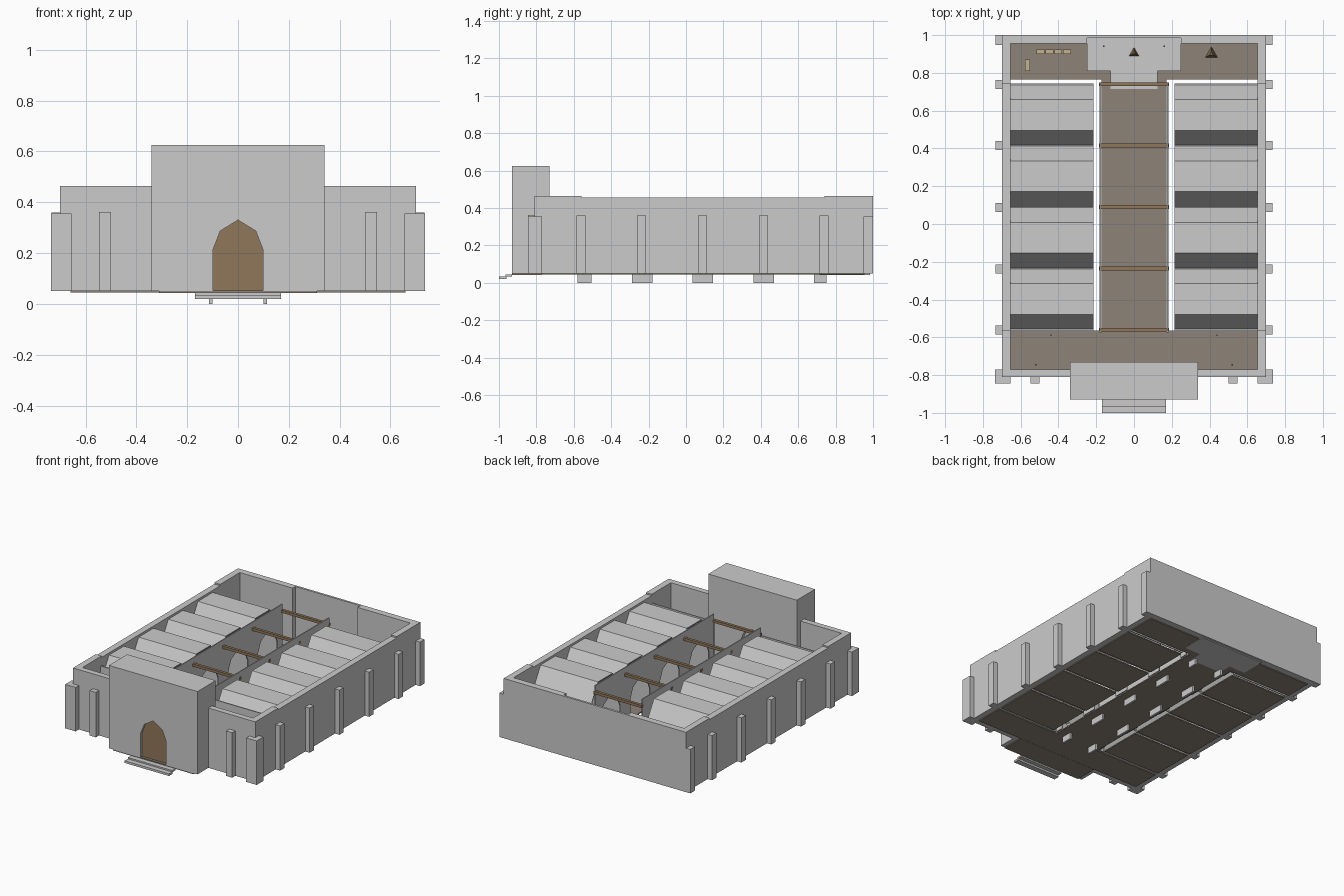
import bpy, bmesh
from mathutils import Vector

if "Cube" in bpy.data.objects:
    bpy.data.objects.remove(bpy.data.objects["Cube"])


def mat(name, c):
    m = bpy.data.materials.new(name)
    m.diffuse_color = (*c, 1)
    m.use_nodes = True
    m.node_tree.nodes["Principled BSDF"].inputs["Base Color"].default_value = m.diffuse_color
    return m


WOOD = mat("wood", (0.28, 0.185, 0.10))
FLOOR = mat("floor_tile", (0.27, 0.23, 0.19))
TAN = mat("pale_wood", (0.55, 0.45, 0.28))


def finish(bm, name, material=None):
    bmesh.ops.recalc_face_normals(bm, faces=bm.faces)
    me = bpy.data.meshes.new(name)
    bm.to_mesh(me)
    bm.free()
    ob = bpy.data.objects.new(name, me)
    bpy.context.collection.objects.link(ob)
    if material:
        me.materials.append(material)
    return ob


def box(name, x0, x1, y0, y1, z0, z1, material=None):
    bm = bmesh.new()
    bmesh.ops.create_cube(bm, size=1)
    for v in bm.verts:
        v.co = Vector((x0 + (v.co.x + .5) * (x1 - x0),
                       y0 + (v.co.y + .5) * (y1 - y0),
                       z0 + (v.co.z + .5) * (z1 - z0)))
    return finish(bm, name, material)


def pair(name, x0, x1, y0, y1, z0, z1, material=None):
    """Box and its mirror image across x = 0."""
    box(name + "_right", x0, x1, y0, y1, z0, z1, material)
    box(name + "_left", -x1, -x0, y0, y1, z0, z1, material)


def prism(name, pts, axis, a, b, material=None):
    """Extrude an outline (u, z) along x or y between a and b."""
    bm = bmesh.new()
    to3 = (lambda u, z: (a, u, z)) if axis == 'x' else (lambda u, z: (u, a, z))
    f = bm.faces.new([bm.verts.new(to3(u, z)) for u, z in pts])
    r = bmesh.ops.extrude_face_region(bm, geom=[f])
    d = Vector((b - a, 0, 0)) if axis == 'x' else Vector((0, b - a, 0))
    bmesh.ops.translate(bm, vec=d, verts=[g for g in r['geom'] if isinstance(g, bmesh.types.BMVert)])
    return finish(bm, name, material)


def arch(c, w, z0):
    """Pointed arch outline, six sided head."""
    return [(c - w, z0), (c - w, .215), (c - w * .71, .287), (c, .33),
            (c + w * .71, .287), (c + w, .215), (c + w, z0)]


def arched_wall(u0, u1, z0, z1, centres, w):
    pts = [(u0, z0)]
    for c in centres:
        pts += arch(c, w, z0)
    return pts + [(u1, z0), (u1, z1), (u0, z1)]


# outer walls
pair("side_wall", .655, .70, -.56, .74, .05, .455)
pair("front_hall_side_wall", .655, .70, -.81, -.56, .05, .465)
pair("choir_side_wall", .655, .70, .74, 1.0, .05, .465)
pair("front_wall", .335, .66, -.81, -.77, .05, .465)
pair("back_wall", .25, .66, .955, 1.0, .05, .465)
box("apse_wall", -.25, .25, .985, 1.0, .05, .465)

# buttresses
for i, y in enumerate((-.562, -.238, .088, .415, .738)):
    pair(f"side_buttress_{i}", .70, .733, y - .024, y + .024, .05, .36)
pair("back_buttress", .70, .733, .948, 1.0, .05, .355)
pair("corner_buttress", .655, .735, -.845, -.77, .05, .355)
pair("front_buttress", .50, .547, -.845, -.81, .05, .362)

# entrance block with arched openings
prism("porch_front", arched_wall(-.34, .34, .05, .625, [0], .098), 'y', -.93, -.90)
prism("porch_back", arched_wall(-.34, .34, .05, .625, [0], .098), 'y', -.76, -.73)
pair("porch_side", .31, .34, -.90, -.76, .05, .625)
box("porch_roof", -.31, .31, -.90, -.76, .60, .625)
prism("entrance_door", arch(0, .098, .05), 'y', -.912, -.904, WOOD)
box("porch_floor", -.31, .31, -.93, -.77, .043, .052, FLOOR)
box("lower_step", -.17, .17, -1.0, -.96, .02, .035)
box("upper_step", -.17, .17, -.965, -.93, .033, .045)

# floors
box("nave_floor", -.172, .172, -.575, .765, .044, .052, FLOOR)
box("front_hall_floor", -.66, .66, -.77, -.572, .044, .052, FLOOR)
box("choir_floor", -.66, .66, .765, .955, .044, .052, FLOOR)
box("altar_platform", -.25, .25, .81, .985, .043, .07)
box("platform_step", -.125, .125, .735, .81, .043, .066)
box("platform_low_step", -.125, .125, .715, .735, .043, .058)

# nave arcades with beams, piers and side chapels
BAY = .325
Y0 = -.56
centres = [Y0 + BAY * (i + .5) for i in range(4)]
for s, side in ((1, "right"), (-1, "left")):
    prism("arcade_" + side, arched_wall(Y0, .74, .05, .457, centres, .107),
          'x', s * .176, s * .183)
    for i, c in enumerate(centres):
        h = BAY / 2
        outer = [(c - h, .30), (c - h / 2, .44), (c + h / 2, .44), (c + h, .30)]
        inner = [(c + h - .008, .30), (c + h / 2 - .004, .433),
                 (c - h / 2 + .004, .433), (c - h + .008, .30)]
        prism(f"chapel_vault_{side}_{i}", outer + inner, 'x', s * .215, s * .658)
for i, c in enumerate(centres):
    pair(f"chapel_floor_{i}", .215, .658, c - .15, c + .15, .044, .052, FLOOR)
for i in range(5):
    y = Y0 + BAY * i
    box(f"nave_beam_{i}", -.185, .185, y - .01, y + .01, .40, .418, WOOD)
    y0, y1 = max(y - .055, -.58), min(y + .055, .75)
    pair(f"foundation_pier_{i}", .10, .115, y0, y1, 0, .045)
    pair(f"chapel_partition_{i}", .215, .658, y - .004, y + .004, .05, .305)
pair("front_hall_screen", .183, .658, -.572, -.564, .05, .40)

# furnishings
for name, x, y, z, r, h, m in (("altar_finial", 0, .905, .07, .03, .07, WOOD),
                               ("lectern", .41, .90, .052, .038, .08, WOOD)):
    bm = bmesh.new()
    bmesh.ops.create_cone(bm, cap_ends=True, segments=3, radius1=r, radius2=r * .3, depth=h)
    bmesh.ops.translate(bm, vec=(x, y, z + h / 2), verts=bm.verts)
    finish(bm, name, m)
for i in range(4):
    x = -.495 + i * .047
    box(f"bench_{i}", x - .021, x + .021, .90, .925, .052, .09, TAN)
box("side_bench", -.578, -.55, .81, .87, .052, .09, TAN)
for i, (x, y) in enumerate(((.44, -.59), (.52, -.745), (.16, .94))):
    pair(f"candle_post_{i}", x - .003, x + .003, y - .004, y + .004, .052, .16, WOOD)
